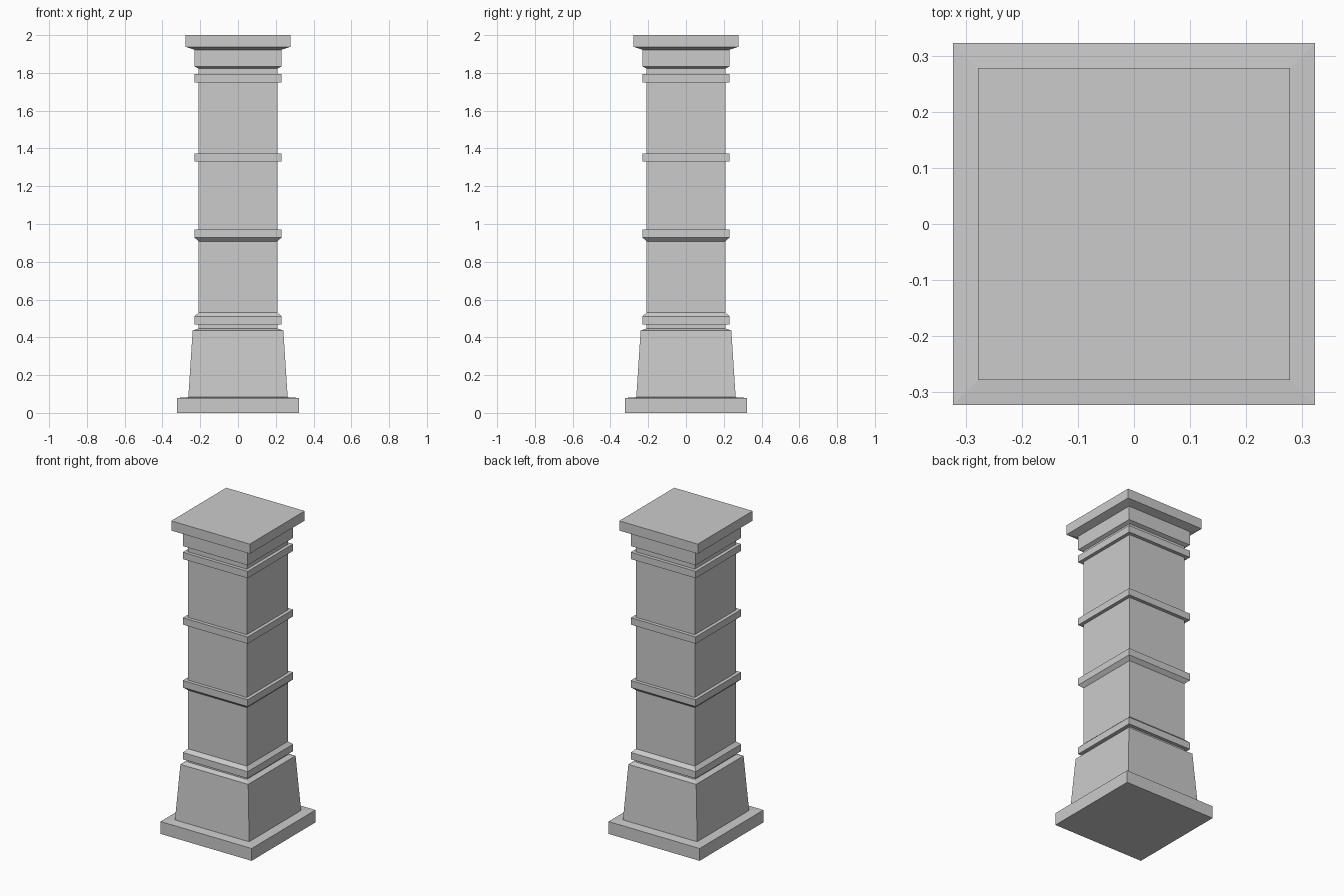
import bpy, bmesh

if "Cube" in bpy.data.objects:
    bpy.data.objects.remove(bpy.data.objects["Cube"])

SHAFT, BAND = 0.208, 0.23   # half widths


def square_stack(name, profile, cap_bottom=False, cap_top=False):
    """Sweep a (half width, height) profile around a square plan."""
    bm = bmesh.new()
    rings = [[bm.verts.new((sx * r, sy * r, z))
              for sx, sy in ((-1, -1), (1, -1), (1, 1), (-1, 1))]
             for r, z in profile]
    for a, b in zip(rings, rings[1:]):
        for i in range(4):
            j = (i + 1) % 4
            bm.faces.new((a[i], a[j], b[j], b[i]))
    if cap_bottom:
        bm.faces.new(rings[0][::-1])
    if cap_top:
        bm.faces.new(rings[-1])
    mesh = bpy.data.meshes.new(name)
    bm.to_mesh(mesh)
    bm.free()
    obj = bpy.data.objects.new(name, mesh)
    bpy.context.collection.objects.link(obj)
    return obj


def band(z0, z1, slope_below=0, slope_above=0):
    """Profile of one projecting band on the shaft."""
    return [(SHAFT, z0 - slope_below), (BAND, z0),
            (BAND, z1), (SHAFT, z1 + slope_above)]


# Foot slab, tapered plinth and short neck
square_stack("base", [(0.323, 0), (0.323, 0.079), (0.263, 0.083),
                      (0.24, 0.436), (SHAFT, 0.447), (SHAFT, 0.467)],
             cap_bottom=True)

# Shaft with its four bands
square_stack("banded_shaft",
             band(0.467, 0.511, slope_above=0.021)
             + band(0.928, 0.972, slope_below=0.021)
             + band(1.33, 1.374)
             + band(1.75, 1.794))

# Neck, capital block and top slab
square_stack("capital", [(SHAFT, 1.794), (SHAFT, 1.823), (BAND, 1.833),
                         (BAND, 1.922), (0.278, 1.938), (0.278, 2.0)],
             cap_top=True)
